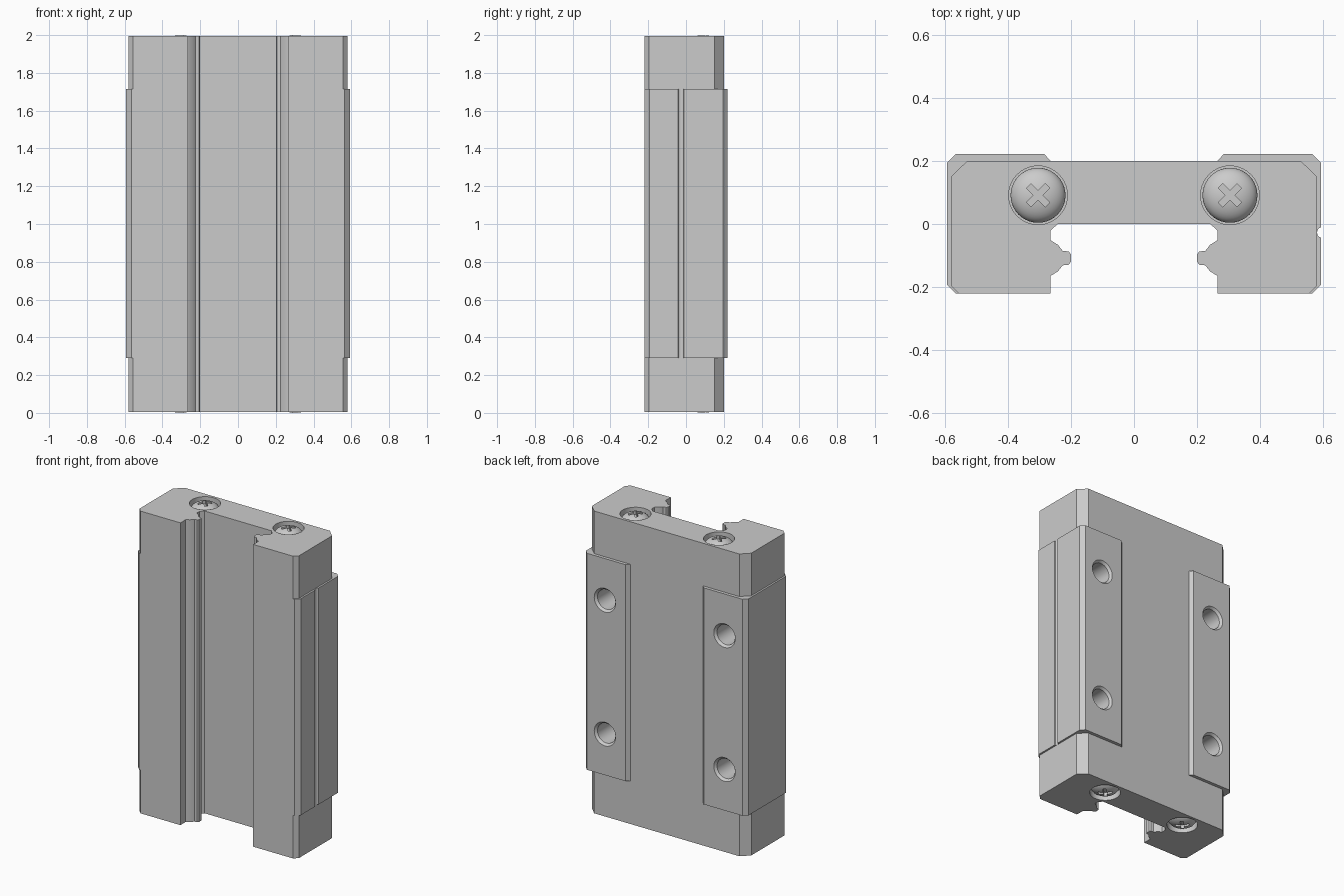
import bpy, bmesh
from math import pi, cos, sin
from mathutils import Matrix, Vector

cube = bpy.data.objects.get("Cube")
if cube:
    bpy.data.objects.remove(cube, do_unlink=True)

grey = bpy.data.materials.new("plain_grey")
grey.use_nodes = True
colour = (0.6, 0.6, 0.6, 1)
grey.diffuse_color = colour
for node in grey.node_tree.nodes:
    if node.type == 'BSDF_PRINCIPLED':
        node.inputs["Base Color"].default_value = colour


def finish(bm, name, matrix=Matrix()):
    bmesh.ops.transform(bm, matrix=matrix, verts=bm.verts)
    bmesh.ops.recalc_face_normals(bm, faces=bm.faces)
    mesh = bpy.data.meshes.new(name)
    bm.to_mesh(mesh)
    bm.free()
    mesh.materials.append(grey)
    obj = bpy.data.objects.new(name, mesh)
    bpy.context.collection.objects.link(obj)
    return obj


def prism(name, outline, z0, z1, matrix=Matrix()):
    """Extrude an outline in x, y from z0 to z1."""
    bm = bmesh.new()
    face = bm.faces.new([bm.verts.new((x, y, z0)) for x, y in outline])
    new = bmesh.ops.extrude_face_region(bm, geom=[face])["geom"]
    moved = [v for v in new if isinstance(v, bmesh.types.BMVert)]
    bmesh.ops.translate(bm, verts=moved, vec=(0, 0, z1 - z0))
    return finish(bm, name, matrix)


def lathe(name, profile, matrix, steps=40):
    """Spin (radius, height) points about z."""
    bm = bmesh.new()
    verts = [bm.verts.new((r, 0, h)) for r, h in profile]
    edges = [bm.edges.new(pair) for pair in zip(verts, verts[1:])]
    bmesh.ops.spin(bm, geom=verts + edges, cent=(0, 0, 0), axis=(0, 0, 1),
                   angle=2 * pi, steps=steps)
    bmesh.ops.remove_doubles(bm, verts=bm.verts, dist=1e-5)
    return finish(bm, name, matrix)


def cut(obj, cutters):
    for cutter in cutters:
        mod = obj.modifiers.new("cut", 'BOOLEAN')
        mod.operation = 'DIFFERENCE'
        mod.solver = 'EXACT'
        mod.object = cutter
    graph = bpy.context.evaluated_depsgraph_get()
    mesh = bpy.data.meshes.new_from_object(obj.evaluated_get(graph))
    obj.modifiers.clear()
    obj.data = mesh
    for cutter in cutters:
        bpy.data.objects.remove(cutter, do_unlink=True)


def mirrored(half, groove=()):
    """Full outline from the +x half; the groove exists on +x only."""
    left = [p for p in half if p not in groove]
    return half + [(-x, y) for x, y in reversed(left)]


# Channel edge with the guide ridge, from the channel floor to the front
ridge_y = -0.108
flank = [(0.265, 0.057), (0.241, 0.042), (0.226, 0.023), (0.207, 0.021), (0.2, 0.012)]
inner = [(0.242, 0), (0.265, -0.022)]
inner += [(x, ridge_y + d) for x, d in flank]
inner += [(x, ridge_y - d) for x, d in reversed(flank)]
inner += [(0.265, -0.22)]

# End caps, with wide chamfers at the back
cap_half = inner + [(0.555, -0.22), (0.58, -0.195), (0.58, 0.15), (0.528, 0.2)]
cap_outline = mirrored(cap_half)
low, high, bottom, top = 0.29, 1.714, 0.006, 1.994
lower_cap = prism("lower_end_cap", cap_outline, bottom, low)
upper_cap = prism("upper_end_cap", cap_outline, high, top)

# Middle block, with raised back pads and one side groove
groove = [(0.592 - 0.012 * sin(a * pi / 6), -0.027 - 0.016 * cos(a * pi / 6))
          for a in range(7)]
block_half = inner + [(0.565, -0.22), (0.592, -0.193)] + groove
block_half += [(0.592, 0.195), (0.566, 0.221), (0.284, 0.221), (0.264, 0.2)]
block = prism("carriage_block", mirrored(block_half, groove), low, high)

# Blind mounting holes in the back pads
hole = [(0, -0.25), (0.065, -0.25), (0.065, -0.015), (0.078, 0), (0.078, 0.02), (0, 0.02)]
turn_back = Matrix.Rotation(-pi / 2, 4, 'X')
cut(block, [lathe("hole_cutter", hole, Matrix.Translation((x, 0.221, 1 + dz)) @ turn_back)
            for x in (-0.435, 0.435) for dz in (-0.44, 0.44)])

# Countersunk screws: a recess in the cap and a domed head with a cross slot
recess = [(0, -0.07), (0.093, -0.07), (0.093, 0.03), (0, 0.03)]
dome = [(0.087 * cos(a * pi / 20), -0.05 + 0.05 * sin(a * pi / 20)) for a in range(10)]
head = [(0, -0.075), (0.087, -0.075)] + dome + [(0, 0)]
w, arm = 0.01, 0.042
cross = []
for k in range(4):
    for p in ((arm, -w), (arm, w), (w, w)):
        v = Matrix.Rotation(k * pi / 2 + pi / 4, 2) @ Vector(p)
        cross.append((v.x, v.y))

parts = [lower_cap, upper_cap, block]
for cap, end, label in ((lower_cap, 0, "lower"), (upper_cap, 2, "upper")):
    flip = Matrix.Rotation(0 if end else pi, 4, 'X')
    cutters = []
    for x, side in ((-0.304, "right"), (0.304, "left")):
        place = Matrix.Translation((x, 0.091, end)) @ flip
        cutters.append(lathe("recess_cutter", recess, place))
        screw = lathe(f"{label}_{side}_screw", head, place)
        cut(screw, [prism("cross_cutter", cross, -0.03, 0.02, place)])
        parts.append(screw)
    cut(cap, cutters)

# Smooth round surfaces, keep hard edges
bpy.ops.object.select_all(action='DESELECT')
for obj in parts:
    obj.select_set(True)
bpy.context.view_layer.objects.active = block
bpy.ops.object.shade_smooth_by_angle(angle=pi / 6)
